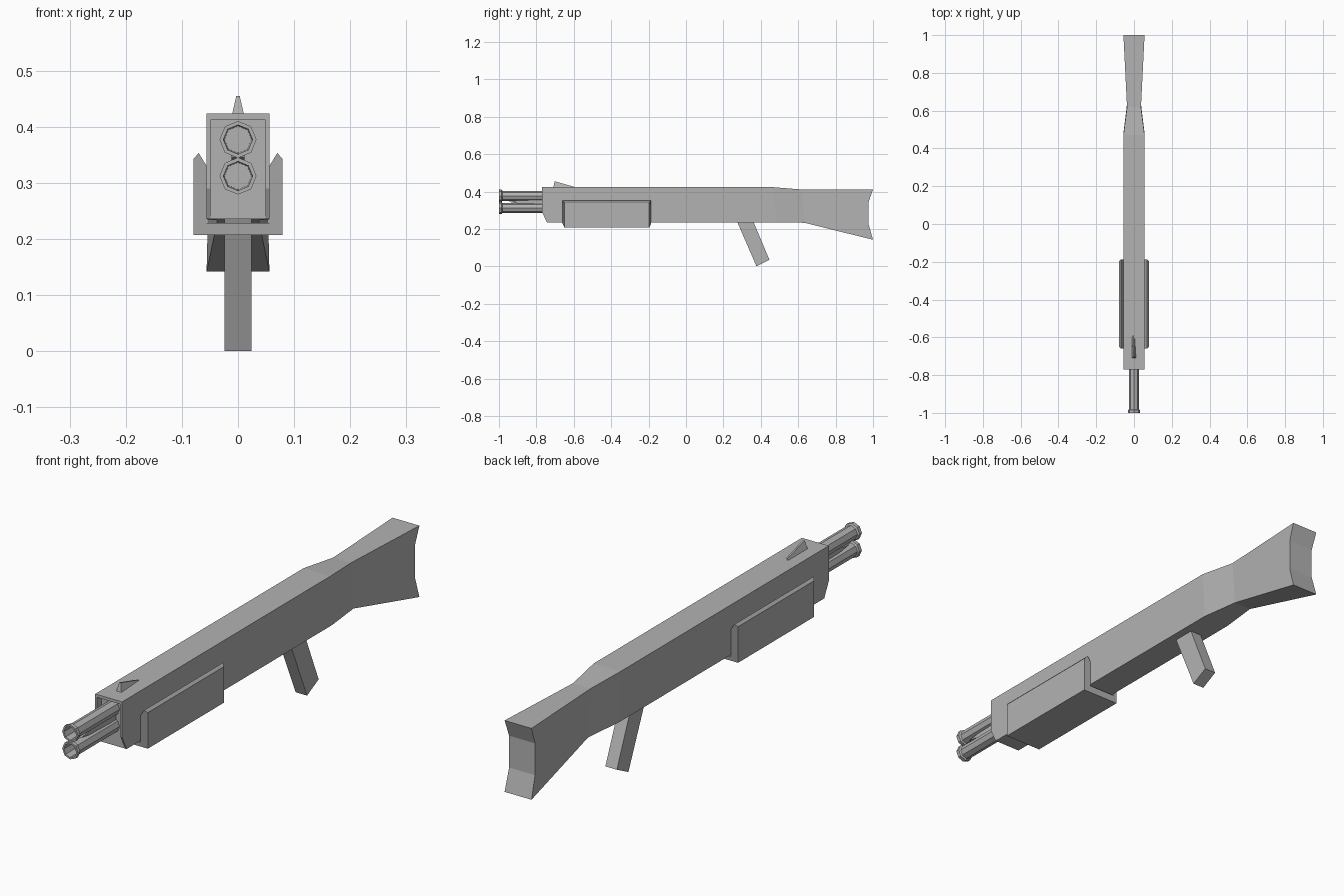
import bpy
import bmesh
from math import cos, sin, pi

cube = bpy.data.objects.get("Cube")
if cube:
    bpy.data.objects.remove(cube, do_unlink=True)

grey = bpy.data.materials.new("plain grey")
grey.use_nodes = True
colour = (0.45, 0.45, 0.45, 1)
grey.diffuse_color = colour
grey.node_tree.nodes["Principled BSDF"].inputs["Base Color"].default_value = colour


def loft(name, rings, closed=False):
    """Skin a series of equal rings; cap the ends, or join last to first."""
    bm = bmesh.new()
    loops = [[bm.verts.new(p) for p in ring] for ring in rings]
    pairs = list(zip(loops, loops[1:]))
    if closed:
        pairs.append((loops[-1], loops[0]))
    else:
        bm.faces.new(loops[0])
        bm.faces.new(loops[-1])
    n = len(loops[0])
    for a, b in pairs:
        for i in range(n):
            j = (i + 1) % n
            bm.faces.new((a[i], a[j], b[j], b[i]))
    bmesh.ops.recalc_face_normals(bm, faces=bm.faces)
    mesh = bpy.data.meshes.new(name)
    bm.to_mesh(mesh)
    bm.free()
    obj = bpy.data.objects.new(name, mesh)
    bpy.context.collection.objects.link(obj)
    mesh.materials.append(grey)
    return obj


def side_prism(name, profile, x0, x1):
    """Extrude a (y, z) profile across x."""
    return loft(name, [[(x, y, z) for y, z in profile] for x in (x0, x1)])


def section(w, y_top, y_bottom, top, bottom):
    # four-step column so the butt can be hollowed along its height
    return [(-w, y_top, top), (w, y_top, top),
            (w, y_bottom, bottom), (-w, y_bottom, bottom)]


# receiver and narrowing wrist
HALF, TOP, BOTTOM, FACE = 0.056, 0.423, 0.235, -0.743
loft("receiver", [
    section(HALF, FACE, FACE, TOP, BOTTOM),
    section(HALF, 0.47, 0.48, TOP, BOTTOM),
    section(0.037, 0.62, 0.635, 0.411, 0.233),
])

# flared stock with a hollowed butt
stock_columns = []
for x_sign in (-1, 1):
    stock_columns.append([
        (x_sign * 0.037, 0.62, 0.411), (x_sign * HALF, 1.0, 0.411),
        (x_sign * 0.054, 0.976, 0.345), (x_sign * 0.054, 0.976, 0.225),
        (x_sign * HALF, 1.0, 0.142), (x_sign * 0.037, 0.635, 0.233)])
loft("stock", stock_columns)

# open hood around the barrels
side_prism("hood_top", [(-0.77, 0.412), (-0.77, TOP), (FACE, TOP), (FACE, 0.412)], -HALF, HALF)
cheek = [(-0.77, TOP), (FACE, TOP), (FACE, BOTTOM), (-0.77, 0.29)]
for side, s in (("left", 1), ("right", -1)):
    side_prism("hood_" + side, cheek, s * 0.049, s * HALF)

# wrap-around fore-end, outer skin slightly shorter than the inner edge
half_u = [(0.056, 0.228), (0.056, 0.33), (0.07, 0.353), (0.079, 0.343), (0.079, 0.207)]
channel = half_u + [(-x, z) for x, z in reversed(half_u)]


def channel_end(y, inward):
    return [(x, y + (inward if abs(x) > 0.075 else 0), z) for x, z in channel]


loft("fore_end", [channel_end(-0.66, 0.01), channel_end(-0.187, -0.01)])

# pistol grip
side_prism("grip", [(0.275, BOTTOM), (0.377, 0.0), (0.446, 0.035), (0.362, BOTTOM)], -0.024, 0.024)

# front sight
loft("front_sight", [
    [(-0.011, -0.71, 0.42), (0.011, -0.71, 0.42), (0.003, -0.702, 0.455), (-0.003, -0.702, 0.455)],
    [(-0.011, -0.59, 0.42), (0.011, -0.59, 0.42), (0.003, -0.59, 0.423), (-0.003, -0.59, 0.423)],
])


# two eight-sided barrels with muzzle rims and hollow bores
def barrel(name, z):
    steps = [(0.027, FACE), (0.027, -0.982), (0.033, -0.986), (0.033, -1.0),
             (0.026, -1.0), (0.024, -0.88)]
    loft(name, [[(r * cos(k * pi / 4), y, z + r * sin(k * pi / 4))
                 for k in range(8)] for r, y in steps])


barrel("upper_barrel", 0.377)
barrel("lower_barrel", 0.312)

# tapered rib between the barrels
side_prism("barrel_rib", [(FACE, 0.333), (FACE, 0.356), (-0.90, 0.352), (-0.95, 0.345), (-0.90, 0.337)],
           -0.012, 0.012)
